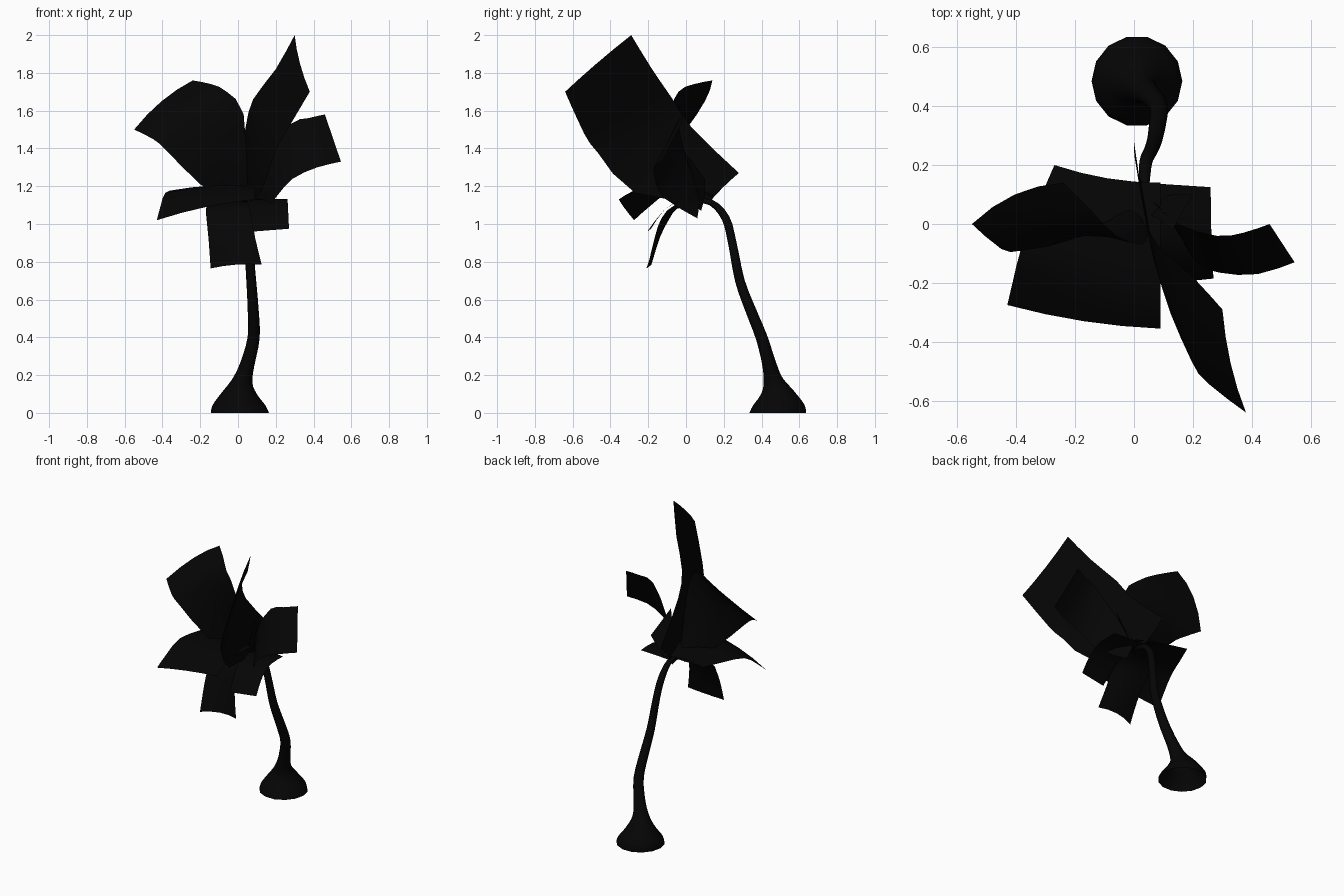
import bpy
import bmesh
from math import cos, sin, tau
from mathutils import Vector

old = bpy.data.objects.get("Cube")
if old:
    bpy.data.objects.remove(old, do_unlink=True)

# One near-black colour for the whole plant
black = bpy.data.materials.new("near_black")
black.use_nodes = True
colour = (.0015, .0015, .0015, 1)
black.diffuse_color = colour
shader = next(n for n in black.node_tree.nodes if n.type == "BSDF_PRINCIPLED")
shader.inputs["Base Color"].default_value = colour
shader.inputs["Roughness"].default_value = 1


def finish(name, bm):
    """Turn a bmesh into a smooth-shaded, coloured object."""
    mesh = bpy.data.meshes.new(name)
    bmesh.ops.recalc_face_normals(bm, faces=bm.faces)
    bm.to_mesh(mesh)
    bm.free()
    mesh.materials.append(black)
    for polygon in mesh.polygons:
        polygon.use_smooth = True
    obj = bpy.data.objects.new(name, mesh)
    bpy.context.collection.objects.link(obj)
    return obj


def bridge(bm, rows, closed=False):
    """Fill quads between neighbouring rows of vertices."""
    for low, high in zip(rows, rows[1:]):
        count = len(low)
        for i in range(count if closed else count - 1):
            j = (i + 1) % count
            bm.faces.new((low[i], low[j], high[j], high[i]))


def smooth_path(points, steps=3):
    """Round a list of points with a Catmull-Rom spline."""
    pts = [Vector(p) for p in points]
    path = []
    for k in range(len(pts) - 1):
        a, b, c, d = pts[max(k - 1, 0)], pts[k], pts[k + 1], pts[min(k + 2, len(pts) - 1)]
        for i in range(steps):
            t = i / steps
            path.append(b + (c - a) * (t / 2)
                        + (a * 2 - b * 5 + c * 4 - d) * (t * t / 2)
                        + (b * 3 - a - c * 3 + d) * (t ** 3 / 2))
    return path + [pts[-1]]


def leaf(name, first_edge, second_edge, bow=Vector((0, 0, 0)), across=4):
    """Loft a broad, square-ended leaf between its two long edges."""
    bm = bmesh.new()
    rows = []
    for a, b in zip(smooth_path(first_edge, 2), smooth_path(second_edge, 2)):
        row = []
        for i in range(across + 1):
            t = i / across
            row.append(bm.verts.new(a.lerp(b, t) + bow * (4 * t * (1 - t))))
        rows.append(row)
    bridge(bm, rows)
    return finish(name, bm)


def stem(name, stations, sides=14):
    """Sweep a tapering, open-footed tube along the leaning stem."""
    bm = bmesh.new()
    path = smooth_path(stations)
    centres = [p.to_3d() for p in path]
    rings = []
    for k, (centre, station) in enumerate(zip(centres, path)):
        ahead = centres[min(k + 1, len(centres) - 1)]
        behind = centres[max(k - 1, 0)]
        # The swollen foot keeps level rings so it sits flat
        along = (ahead - behind).normalized()
        along = Vector((0, 0, 1)).lerp(along, min(1, max(0, (k - 6) / 6))).normalized()
        side = Vector((1, 0, 0))
        side = (side - along * side.dot(along)).normalized()
        other = along.cross(side)
        rings.append([bm.verts.new(centre + station[3] * (
            side * cos(tau * i / sides) + other * sin(tau * i / sides)))
            for i in range(sides)])
    bridge(bm, rings, closed=True)
    return finish(name, bm)


# Swollen foot and slender stem: x, y, z, radius
trunk = stem("stem", [
    (.01, .485, 0, .154), (.005, .492, .04, .14), (.004, .491, .1, .096),
    (.022, .463, .17, .054), (.05, .44, .26, .038), (.083, .40, .4, .032),
    (.08, .34, .55, .029), (.07, .285, .7, .026), (.055, .245, .9, .023),
    (.04, .21, 1.03, .022), (.035, .13, 1.115, .017), (.03, 0, 1.13, .01)])
bpy.context.view_layer.objects.active = trunk
trunk.select_set(True)
bpy.ops.object.shade_smooth_by_angle()

# Tall upright leaf
leaf("tall_leaf",
     [(.3, -.29, 2), (.2, -.18, 1.82), (.08, -.07, 1.66),
      (.04, .03, 1.51), (.0, .28, 1.27)],
     [(.38, -.64, 1.7), (.25, -.54, 1.48), (.195, -.465, 1.375),
      (.12, -.27, 1.165), (.04, .12, 1.11)],
     Vector((-.012, -.008, 0)))

# Raised leaf on the left
leaf("left_leaf",
     [(.46, 0, 1.58), (.37, -.03, 1.56), (.28, -.04, 1.53),
      (.15, 0, 1.35), (.06, .08, 1.16)],
     [(.545, -.13, 1.33), (.42, -.17, 1.3), (.29, -.165, 1.24),
      (.2, -.12, 1.14), (.11, .06, 1.03)])

# Broad raised leaf on the right
leaf("right_leaf",
     [(-.24, .14, 1.76), (-.14, .04, 1.74), (-.06, -.04, 1.7),
      (.03, -.07, 1.58), (.05, -.02, 1.2)],
     [(-.55, 0, 1.5), (-.45, -.085, 1.45), (-.38, -.09, 1.39),
      (-.2, -.05, 1.21), (-.03, .06, 1.1)],
     Vector((-.01, .03, .02)))

# Wide level leaf spreading toward the front
leaf("level_leaf",
     [(-.27, .2, 1.18), (-.33, .06, 1.18), (-.385, -.09, 1.165),
      (-.41, -.19, 1.095), (-.43, -.275, 1.02)],
     [(.09, .14, 1.14), (.09, 0, 1.19), (.09, -.15, 1.2),
      (.09, -.27, 1.18), (.09, -.355, 1.13)],
     Vector((0, -.015, .015)))

# Drooping leaf at the front
leaf("drooping_leaf",
     [(-.16, .05, 1.1), (-.17, -.05, 1.08), (-.165, -.1, 1.01),
      (-.155, -.155, .91), (-.145, -.21, .765)],
     [(.06, .08, 1.12), (.06, -.06, 1.1), (.075, -.13, 1.03),
      (.09, -.165, .93), (.125, -.2, .785)],
     Vector((0, .022, .01)))

# Short leaf bending down on the left
leaf("short_leaf",
     [(.26, .125, 1.13), (.262, -.01, 1.13), (.265, -.11, 1.08),
      (.27, -.185, .975)],
     [(.03, .14, 1.13), (.04, 0, 1.13), (.06, -.11, 1.08),
      (.08, -.205, .96)])

# Small young leaf folded inside the crown
leaf("inner_leaf",
     [(.13, -.02, 1.4), (.08, .02, 1.25), (.03, .04, 1.1)],
     [(.2, .1, 1.24), (.13, .1, 1.15), (.05, .08, 1.07)])
